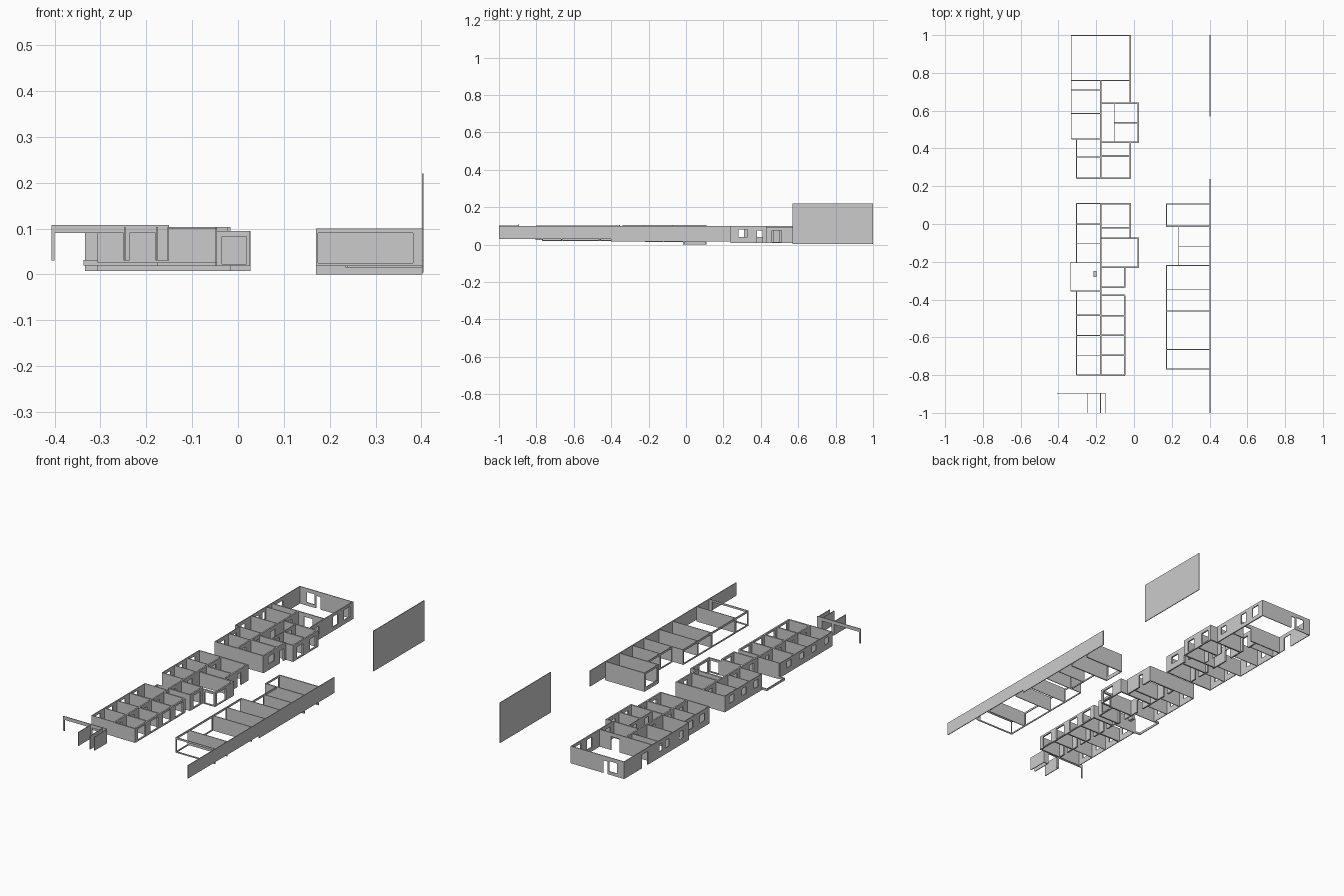
import bpy, bmesh
from mathutils import Matrix, Vector


def box(bm, x0, x1, y0, y1, z0, z1):
    m = Matrix.Translation(((x0 + x1) / 2, (y0 + y1) / 2, (z0 + z1) / 2))
    m = m @ Matrix.Diagonal((x1 - x0, y1 - y0, z1 - z0, 1))
    bmesh.ops.create_cube(bm, size=1, matrix=m)


def finish(name, bm):
    me = bpy.data.meshes.new(name)
    bm.to_mesh(me)
    bm.free()
    bpy.context.collection.objects.link(bpy.data.objects.new(name, me))


def wall(name, axis, at, a, b, z0, z1, t=0.004, holes=()):
    """Straight wall along 'x' or 'y', pierced by holes (start, end, low, high)."""
    bm = bmesh.new()

    def piece(s, e, lo, hi):
        if e - s < 1e-5 or hi - lo < 1e-5:
            return
        if axis == 'x':
            box(bm, s, e, at - t / 2, at + t / 2, lo, hi)
        else:
            box(bm, at - t / 2, at + t / 2, s, e, lo, hi)

    pos = a
    for s, e, lo, hi in sorted(holes):
        piece(pos, s, z0, z1)
        piece(s, e, z0, lo)
        piece(s, e, hi, z1)
        pos = e
    piece(pos, b, z0, z1)
    finish(name, bm)


def bays(cuts, f0, f1, lo, hi):
    """One hole per bay, between fractions f0 and f1 of the bay length."""
    return [(p + (q - p) * f0, p + (q - p) * f1, lo, hi) for p, q in zip(cuts, cuts[1:])]


def wallset(name, axis, ats, a, b, z0, z1, t=0.004, holes=()):
    for i, at in enumerate(ats):
        wall(f"{name}_{i + 1}", axis, at, a, b, z0, z1, t, holes)


T = 0.008   # thick walls
W = 0.004   # thin walls

# Site boundary and tall rear screen
wall("boundary_wall", 'y', 0.403, -1, 0.238, 0.03, 0.1)
wall("boundary_footing", 'y', 0.403, -0.4, 0.238, 0.016, 0.03)
wall("tall_screen", 'y', 0.403, 0.57, 1, 0.004, 0.22)

# Entrance gate
wall("gate_frame", 'x', -0.896, -0.407, -0.15, 0.03, 0.108, 0.004,
     [(-0.4, -0.25, 0.03, 0.09), (-0.237, -0.18, 0.03, 0.09)])
wallset("gate_side_wall", 'y', [-0.247, -0.177, -0.152], -1, -0.896, 0.03, 0.103)

# Front block: paired rooms on a spine wall
z0, z1 = 0.025, 0.1
cuts = [-0.80, -0.695, -0.59, -0.485, -0.378]
wallset("front_left_partition", 'x', cuts[:-1] + [-0.48], -0.305, -0.175, z0, 0.102)
wallset("front_right_partition", 'x', cuts, -0.175, -0.048, z0, z1, T)
wall("front_spine", 'y', -0.175, -0.80, -0.335, z0, z1, T,
     bays(cuts, 0.35, 0.6, z0, 0.08))
wall("front_east_wall", 'y', -0.05, -0.80, -0.378, z0, z1, T,
     bays(cuts, 0.2, 0.8, 0.031, 0.09))
wall("front_west_wall", 'y', -0.305, -0.80, -0.355, z0, 0.102, W,
     bays(cuts, 0.3, 0.65, 0.055, 0.088))

# Middle block: right-hand rooms
z0, z1 = 0.018, 0.104
wallset("mid_small_room_wall", 'x', [-0.335, -0.23], -0.175, -0.048, z0, z1, T)
wall("mid_small_room_east", 'y', -0.05, -0.335, -0.23, z0, z1, T,
     [(-0.31, -0.25, 0.025, 0.09)])
wall("mid_bay_front", 'x', -0.228, -0.05, 0.026, z0, 0.095, T,
     [(-0.035, 0.018, 0.023, 0.083)])
wall("mid_bay_back", 'x', -0.076, -0.175, 0.026, z0, 0.095, T)
wall("mid_bay_east", 'y', 0.022, -0.23, -0.075, z0, 0.095, T,
     [(-0.215, -0.14, 0.023, 0.083)])
wallset("mid_rear_partition", 'x', [-0.02, 0.106], -0.175, -0.018, z0, z1, T)
wall("mid_east_wall", 'y', -0.02, -0.075, 0.11, z0, z1, T, [(0.02, 0.05, z0, 0.085)])
wall("mid_spine", 'y', -0.175, -0.335, 0.11, z0, z1, T,
     [(-0.32, -0.28, z0, 0.085), (-0.18, -0.14, z0, 0.085), (0.03, 0.06, z0, 0.085)])

# Middle block: left-hand rooms and open porch
cuts = [-0.205, -0.102, 0.0, 0.108]
wallset("mid_left_partition", 'x', cuts, -0.305, -0.175, z0, z1)
wall("mid_west_wall", 'y', -0.305, -0.205, 0.11, z0, z1, W,
     bays(cuts, 0.3, 0.65, 0.05, 0.088))
wall("porch_sill", 'y', -0.335, -0.355, -0.205, 0.02, 0.032)
wallset("porch_side_sill", 'x', [-0.355, -0.205], -0.337, -0.305, 0.02, 0.032)
wall("porch_room_front", 'x', -0.355, -0.305, -0.175, z0, z1)
bm = bmesh.new()
box(bm, -0.215, -0.198, -0.28, -0.25, 0.02, 0.045)
finish("porch_counter", bm)

# Rear block: right-hand rooms
z0, z1 = 0.008, 0.1
wall("rear_south_wall", 'x', 0.242, -0.305, -0.018, z0, z1, 0.006)
wall("rear_room_wall", 'x', 0.36, -0.175, -0.018, z0, z1, T)
wall("rear_passage_wall", 'x', 0.76, -0.33, -0.018, z0, z1, 0.006,
     [(-0.14, -0.09, z0, 0.08)])
wall("rear_spine", 'y', -0.175, 0.24, 0.76, z0, z1, T,
     [(0.28, 0.31, z0, 0.08), (0.38, 0.42, z0, 0.08),
      (0.52, 0.56, z0, 0.08), (0.66, 0.70, z0, 0.08)])
wall("rear_east_wall", 'y', -0.02, 0.24, 0.43, z0, z1, T,
     [(0.28, 0.33, 0.04, 0.08), (0.38, 0.41, z0, 0.075)])

# Rear block: projecting bay
wallset("rear_bay_wall", 'x', [0.432, 0.638], -0.175, 0.027, z0, 0.095, T)
wall("rear_bay_middle", 'x', 0.535, -0.105, 0.027, z0, 0.095, T)
wall("rear_bay_inner", 'y', -0.105, 0.43, 0.64, z0, 0.095, W,
     [(0.47, 0.50, z0, 0.08), (0.57, 0.60, z0, 0.08)])
wall("rear_bay_east", 'y', 0.023, 0.43, 0.64, z0, 0.095, T,
     [(0.46, 0.51, 0.015, 0.075), (0.57, 0.62, 0.015, 0.075)])

# Rear block: left-hand rooms
wall("rear_left_partition", 'x', 0.355, -0.305, -0.175, z0, z1)
wall("rear_left_west", 'y', -0.305, 0.24, 0.45, z0, z1, W,
     [(0.28, 0.32, 0.04, 0.08), (0.38, 0.42, 0.04, 0.08)])
wallset("rear_wide_partition", 'x', [0.45, 0.585, 0.71], -0.332, -0.175, z0, z1)

# Rear hall
wall("hall_west_wall", 'y', -0.332, 0.45, 1, z0, z1, W,
     [(0.50, 0.53, 0.04, 0.08), (0.62, 0.65, 0.04, 0.08),
      (0.68, 0.70, 0.04, 0.08), (0.80, 0.85, z0, 0.08)])
wall("hall_east_wall", 'y', -0.02, 0.64, 1, z0, z1, 0.006,
     [(0.67, 0.71, 0.04, 0.08), (0.83, 0.87, 0.03, 0.085), (0.92, 0.97, 0.03, 0.085)])
wall("hall_north_wall", 'x', 0.998, -0.332, -0.018, z0, z1, W,
     [(-0.29, -0.245, 0.025, 0.08), (-0.235, -0.21, z0, 0.075)])

# East range: rooms against the boundary, open to the west
wallset("east_north_room_wall", 'x', [-0.012, 0.106], 0.17, 0.403, 0.0, 0.1, 0.006)
wall("east_middle_partition", 'x', -0.12, 0.235, 0.403, 0.015, 0.1)
wallset("east_partition", 'x', [-0.22, -0.345, -0.46, -0.665], 0.17, 0.403, 0.02, 0.1)
wall("east_end_frame", 'x', -0.768, 0.17, 0.403, 0.018, 0.1, W,
     [(0.175, 0.382, 0.025, 0.09)])
cuts = [-0.77, -0.665, -0.46, -0.345, -0.22]
wall("east_west_frame", 'y', 0.172, -0.77, -0.22, 0.018, 0.1, W,
     bays(cuts, 0.04, 0.96, 0.025, 0.09))
wall("east_recess_frame", 'y', 0.237, -0.22, -0.012, 0.015, 0.1, W,
     bays([-0.22, -0.12, -0.012], 0.05, 0.95, 0.022, 0.09))
wall("east_north_frame", 'y', 0.172, -0.012, 0.108, 0.0, 0.1, W,
     [(0.0, 0.095, 0.02, 0.09)])
